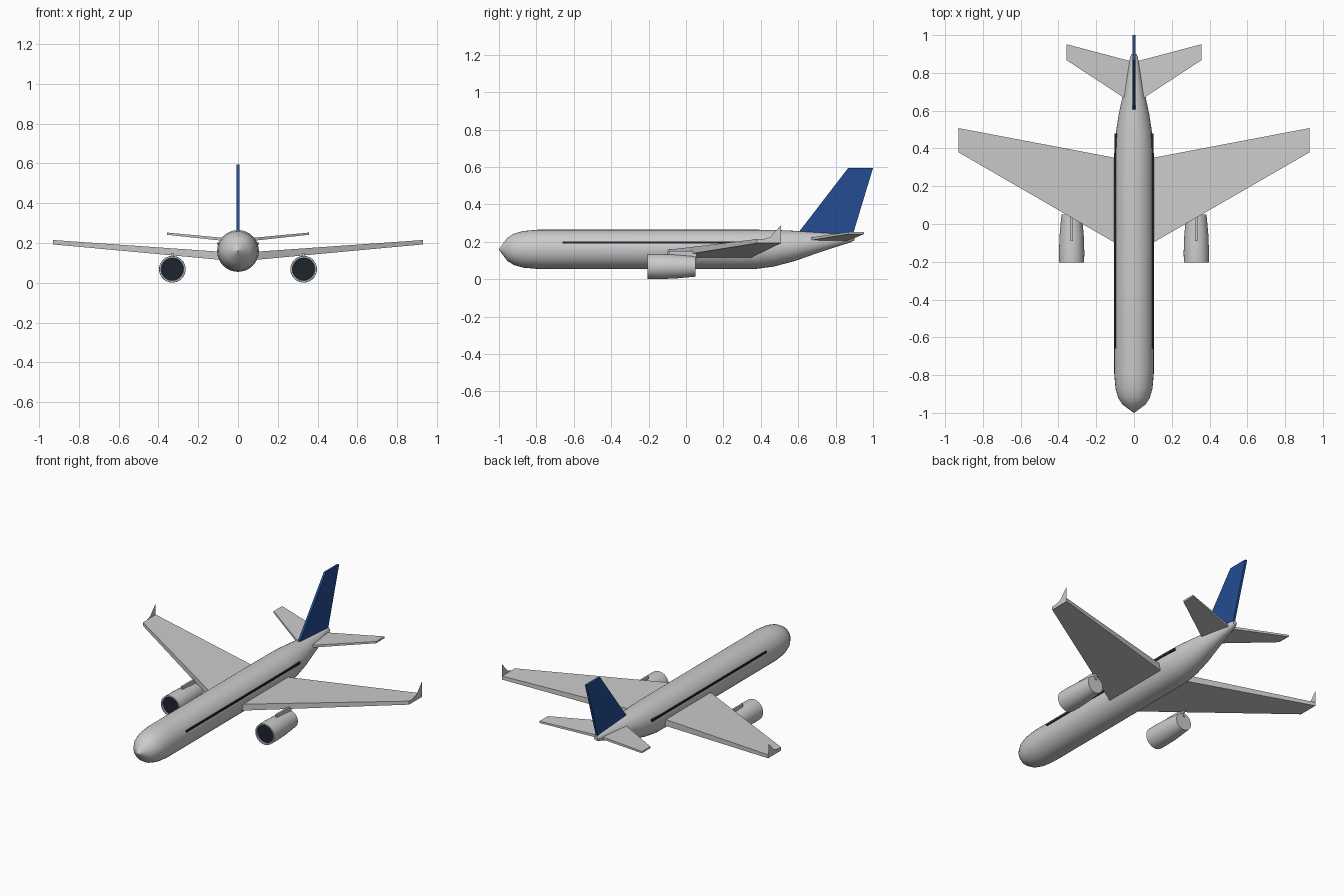
import bpy, bmesh, math

if "Cube" in bpy.data.objects:
    bpy.data.objects.remove(bpy.data.objects["Cube"])


def material(name, rgb):
    m = bpy.data.materials.new(name)
    m.diffuse_color = (*rgb, 1)
    m.use_nodes = True
    m.node_tree.nodes["Principled BSDF"].inputs["Base Color"].default_value = m.diffuse_color
    return m


BLUE = material("fin_blue", (0.018, 0.072, 0.296))
DARK = material("dark_glass", (0.012, 0.018, 0.028))


def finish(name, bm, mat=None, mirror=False, smooth=False):
    bmesh.ops.recalc_face_normals(bm, faces=bm.faces)
    me = bpy.data.meshes.new(name)
    bm.to_mesh(me)
    bm.free()
    ob = bpy.data.objects.new(name, me)
    bpy.context.collection.objects.link(ob)
    if mat:
        me.materials.append(mat)
    if smooth:
        bpy.ops.object.select_all(action='DESELECT')
        ob.select_set(True)
        bpy.context.view_layer.objects.active = ob
        bpy.ops.object.shade_smooth_by_angle(angle=math.radians(35))
    if mirror:
        ob.modifiers.new("Mirror", 'MIRROR')
    return ob


def loft(name, rings, **kw):
    """Skin a closed solid through rings that have equal point counts."""
    bm = bmesh.new()
    vs = [[bm.verts.new(p) for p in ring] for ring in rings]
    n = len(vs[0])
    for a, b in zip(vs, vs[1:]):
        for i in range(n):
            j = (i + 1) % n
            bm.faces.new((a[i], a[j], b[j], b[i]))
    bm.faces.new(vs[0])
    bm.faces.new(vs[-1])
    return finish(name, bm, **kw)


def circle(x, y, z, r, n=32):
    return [(x + r * math.cos(2 * math.pi * i / n), y,
             z + r * math.sin(2 * math.pi * i / n)) for i in range(n)]


def section(x, y0, y1, z, t):
    return [(x, y0, z - t / 2), (x, y1, z - t / 2),
            (x, y1, z + t / 2), (x, y0, z + t / 2)]


def box(name, x0, x1, y0, y1, z0, z1, **kw):
    z, t = (z0 + z1) / 2, z1 - z0
    return loft(name, [section(x0, y0, y1, z, t), section(x1, y0, y1, z, t)], **kw)


# Fuselage: y, radius, centre height
body = [(-1.0, 0.002, 0.16), (-0.955, 0.062, 0.16), (-0.92, 0.084, 0.16),
        (-0.87, 0.098, 0.16), (-0.79, 0.105, 0.16), (0.37, 0.105, 0.16),
        (0.47, 0.098, 0.166), (0.58, 0.081, 0.178), (0.68, 0.060, 0.192),
        (0.80, 0.036, 0.208), (0.88, 0.021, 0.218), (0.90, 0.013, 0.221)]
loft("fuselage", [circle(0, y, z, r) for y, r, z in body], smooth=True)

# Window stripes
box("window_stripe", 0.090, 0.1025, -0.66, 0.48, 0.191, 0.203, mat=DARK, mirror=True)

# Main wings
loft("wing", [section(0.03, -0.14, 0.337, 0.131, 0.042),
              section(0.93, 0.38, 0.508, 0.204, 0.022)], mirror=True)

# Winglets: thin upright blades at the wing tips
bm = bmesh.new()
bm.faces.new([bm.verts.new((0.93, y, z)) for y, z in
              [(0.38, 0.205), (0.45, 0.226), (0.507, 0.288), (0.507, 0.205)]])
finish("winglet", bm, mirror=True)

# Tailplane
loft("tailplane", [section(0.01, 0.64, 0.86, 0.212, 0.016),
                   section(0.358, 0.868, 0.952, 0.247, 0.011)], mirror=True)

# Tail fin
fin = [(0.60, 0.248), (0.867, 0.595), (1.0, 0.595), (0.89, 0.232)]
loft("tail_fin", [[(x, y, z) for y, z in fin] for x in (-0.007, 0.007)], mat=BLUE)

# Engines with recessed intake
EX, EZ = 0.33, 0.068
shell = [(-0.19, 0.054), (-0.205, 0.058), (-0.205, 0.066), (-0.15, 0.067),
         (-0.06, 0.064), (0.05, 0.054)]
loft("engine", [circle(EX, y, EZ, r) for y, r in shell], mirror=True, smooth=True)
loft("engine_intake", [circle(EX, y, EZ, 0.0555) for y in (-0.197, -0.185)],
     mat=DARK, mirror=True, smooth=True)

# Engine pylons
box("engine_pylon", EX - 0.006, EX + 0.006, -0.09, 0.055, 0.10, 0.15, mirror=True)
